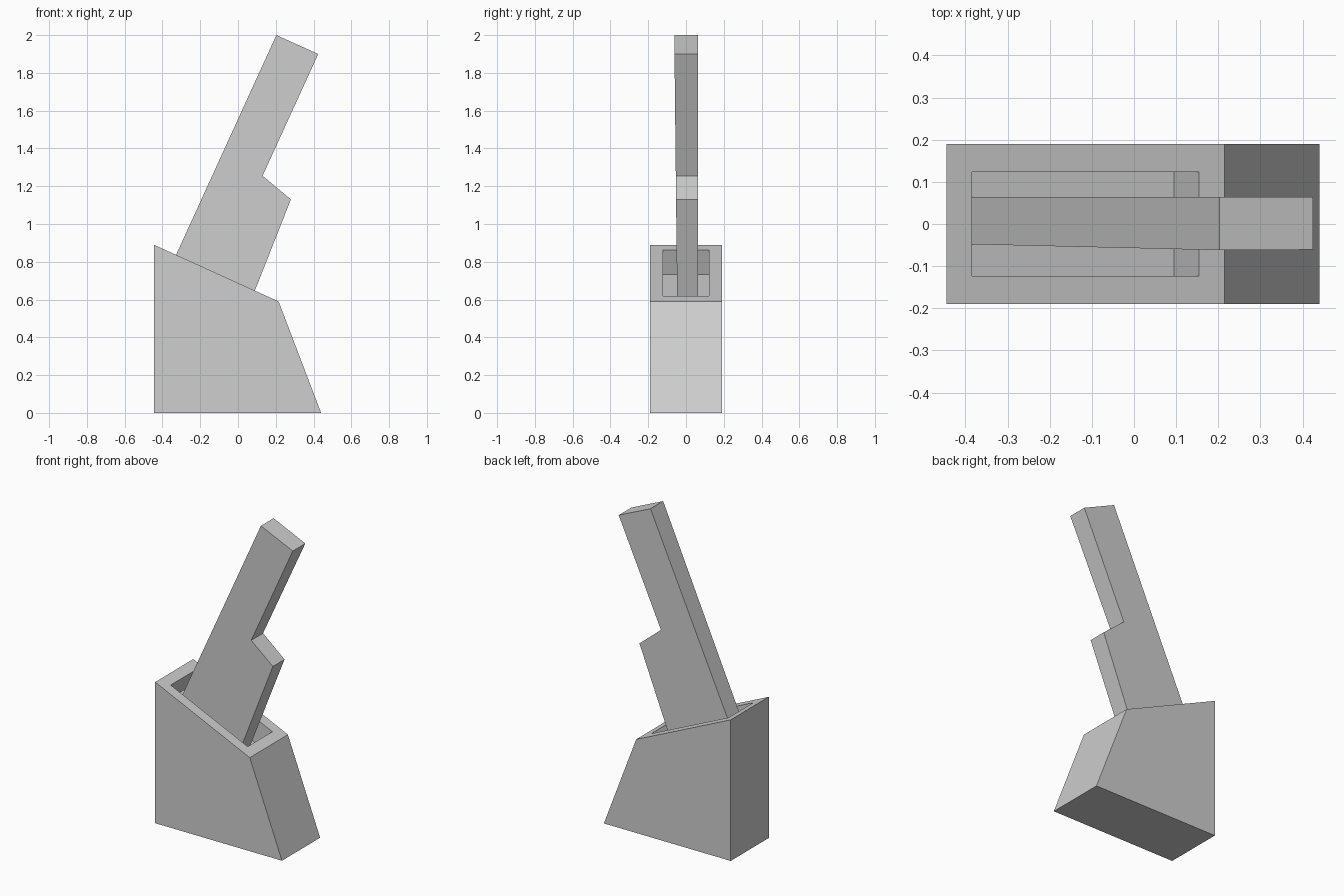
import bpy
import bmesh
from mathutils import Vector

cube = bpy.data.objects.get("Cube")
if cube:
    bpy.data.objects.remove(cube, do_unlink=True)

grey = bpy.data.materials.new("plain grey")
grey.use_nodes = True
colour = (0.62, 0.62, 0.62, 1)
grey.diffuse_color = colour
grey.node_tree.nodes["Principled BSDF"].inputs["Base Color"].default_value = colour


def prism(profile, front, back):
    """Prism from an x-z profile; front and back give y for a height."""
    bm = bmesh.new()
    a = [bm.verts.new((x, front(z), z)) for x, z in profile]
    b = [bm.verts.new((x, back(z), z)) for x, z in profile]
    bm.faces.new(a)
    bm.faces.new(b[::-1])
    for i in range(len(a)):
        j = (i + 1) % len(a)
        bm.faces.new((a[i], b[i], b[j], a[j]))
    bmesh.ops.recalc_face_normals(bm, faces=bm.faces)
    return bm


def finish(bm, name):
    mesh = bpy.data.meshes.new(name)
    bm.to_mesh(mesh)
    bm.free()
    mesh.materials.append(grey)
    obj = bpy.data.objects.new(name, mesh)
    bpy.context.collection.objects.link(obj)


# Wedge-shaped holder with a pocket sunk square into its sloping top
bm = prism([(-0.445, 0), (0.44, 0), (0.215, 0.59), (-0.445, 0.89)],
           lambda z: -0.19, lambda z: 0.19)
bm.normal_update()
top = max(bm.faces, key=lambda f: f.normal.z)
inward = -top.normal.copy()
bmesh.ops.inset_region(bm, faces=[top], thickness=0.067, use_even_offset=True)
floor = bmesh.ops.extrude_discrete_faces(bm, faces=[top])["faces"][0]
bmesh.ops.translate(bm, verts=floor.verts, vec=inward * 0.143)
finish(bm, "holder")

# Stepped slab standing on the pocket floor, thinning towards its foot
bm = prism([(-0.388, 0.705), (0.036, 0.512), (0.28, 1.13), (0.13, 1.255),
            (0.425, 1.9), (0.203, 2.0)],
           lambda z: -0.048 - 0.0108 * (z - 0.7),
           lambda z: 0.064)
finish(bm, "stepped_slab")
